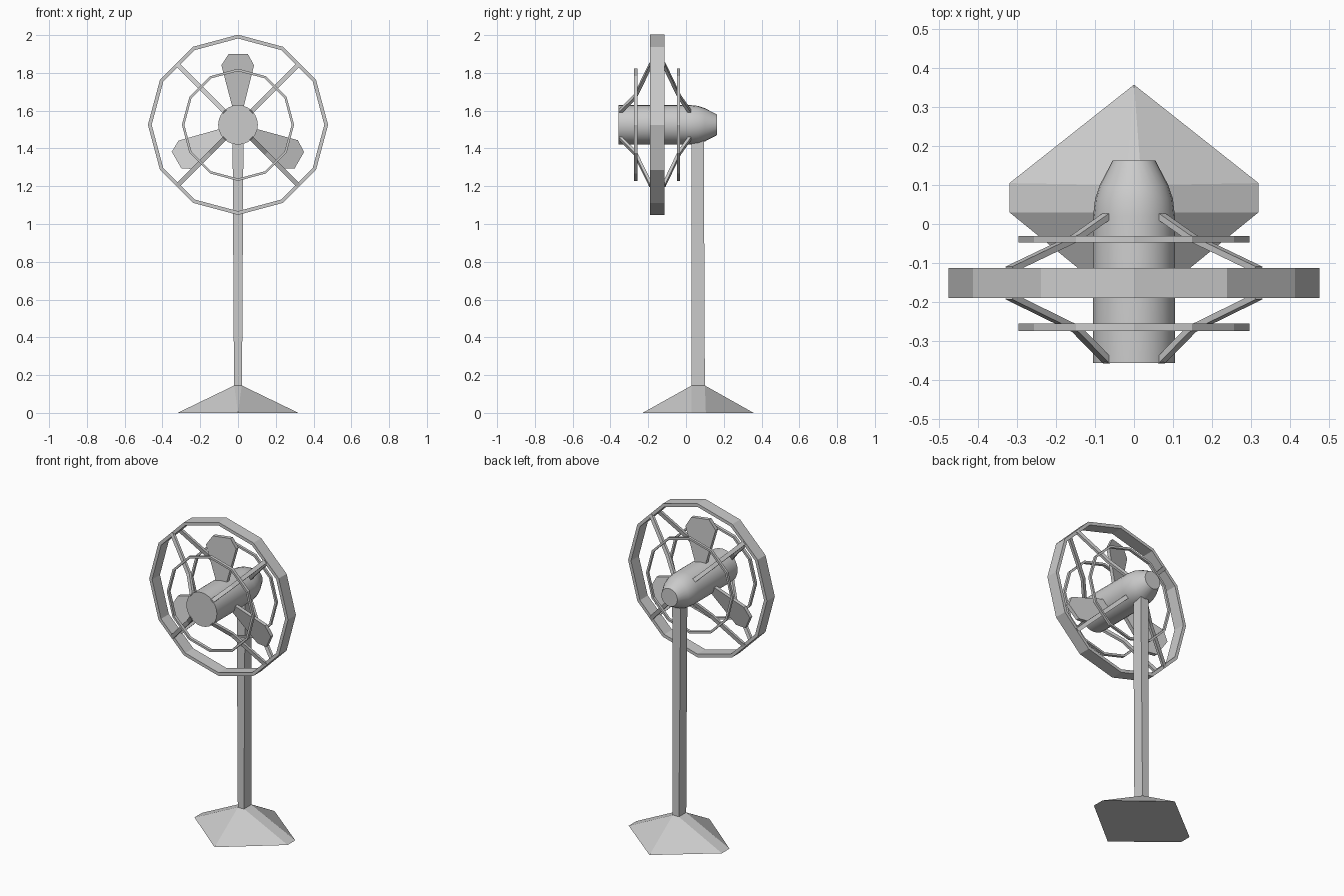
import bpy, bmesh
from math import pi, sin, cos, radians
from mathutils import Vector

if "Cube" in bpy.data.objects:
    bpy.data.objects.remove(bpy.data.objects["Cube"])

HUB_Z = 1.525


def make(name, verts, faces, smooth=False):
    me = bpy.data.meshes.new(name)
    bm = bmesh.new()
    vs = [bm.verts.new(v) for v in verts]
    for f in faces:
        bm.faces.new([vs[i] for i in f])
    bmesh.ops.recalc_face_normals(bm, faces=bm.faces)
    bm.to_mesh(me)
    bm.free()
    ob = bpy.data.objects.new(name, me)
    bpy.context.collection.objects.link(ob)
    if smooth:
        bpy.context.view_layer.objects.active = ob
        ob.select_set(True)
        bpy.ops.object.shade_smooth_by_angle(angle=radians(35))
        ob.select_set(False)
    return ob


def bridge(loops, n, closed=False):
    """Faces joining consecutive loops of n vertices, capped unless closed."""
    faces = []
    for k in range(loops if closed else loops - 1):
        a, b = k * n, ((k + 1) % loops) * n
        faces += [(a + i, a + (i + 1) % n, b + (i + 1) % n, b + i) for i in range(n)]
    if not closed:
        faces += [tuple(range(n)), tuple(range((loops - 1) * n, loops * n))]
    return faces


def lathe(name, profile, n, closed=False, smooth=False):
    """Spin (radius, y) points about the fan axis."""
    verts = [(r * cos(2 * pi * i / n), y, HUB_Z + r * sin(2 * pi * i / n))
             for r, y in profile for i in range(n)]
    return make(name, verts, bridge(len(profile), n, closed), smooth)


def ring(name, r_out, r_in, y0, y1):
    lathe(name, [(r_out, y0), (r_out, y1), (r_in, y1), (r_in, y0)], 12, closed=True)


def strut(name, path, angle, w=0.012, d=0.008):
    """Flat bar following (radius, y) points at one angle around the axis."""
    rad = Vector((cos(angle), 0, sin(angle)))
    tan = Vector((-sin(angle), 0, cos(angle)))
    ax = Vector((0, 1, 0))
    pts = [rad * r + ax * y + Vector((0, 0, HUB_Z)) for r, y in path]
    verts = []
    for i, p in enumerate(pts):
        t = (pts[min(i + 1, len(pts) - 1)] - pts[max(i - 1, 0)]).normalized()
        dep = t.cross(tan)
        verts += [p + tan * w * a + dep * d * b
                  for a, b in ((-1, -1), (1, -1), (1, 1), (-1, 1))]
    make(name, verts, bridge(len(pts), 4))


# Six-cornered sloping foot
foot = [(0.32, 0.03, 0), (0.32, 0.105, 0), (0, 0.358, 0),
        (-0.32, 0.105, 0), (-0.32, 0.03, 0), (0, -0.23, 0)]
crown = [(0.02, 0.03, 0.145), (0.02, 0.1, 0.145), (-0.02, 0.1, 0.145), (-0.02, 0.03, 0.145)]
make("base", foot + crown,
     [(0, 1, 2, 3, 4, 5), (6, 7, 8, 9), (0, 1, 7, 6), (3, 4, 9, 8), (1, 2, 7),
      (2, 8, 7), (2, 3, 8), (4, 5, 9), (5, 6, 9), (5, 0, 6)])

# Pole, slightly wider at the top
pole = [(sx * w, y, z) for w, y0, y1, z in ((0.021, 0.028, 0.1, 0.12), (0.029, 0.028, 0.094, 1.5))
        for sx, y in ((-1, y0), (1, y0), (1, y1), (-1, y1))]
make("pole", pole, bridge(2, 4))

# Motor housing with rounded rear
lathe("motor", [(0.105, -0.357), (0.105, 0.02), (0.1, 0.065), (0.088, 0.1), (0.055, 0.163)],
      24, smooth=True)

# Guard rings
ring("outer_ring", 0.477, 0.457, -0.19, -0.113)
ring("front_inner_ring", 0.297, 0.284, -0.275, -0.256)
ring("rear_inner_ring", 0.297, 0.284, -0.047, -0.031)

# Guard struts, four in front and four behind
front = [(0.095, -0.352), (0.21, -0.27), (0.452, -0.186)]
rear = [(0.095, 0.022), (0.21, -0.035), (0.452, -0.117)]
for k in range(4):
    a = pi / 4 + k * pi / 2
    strut(f"front_strut_{k + 1}", front, a)
    strut(f"rear_strut_{k + 1}", rear, a)

# Three pitched blades
outline = [(-0.026, 0.08), (0.026, 0.08), (0.085, 0.315), (0.052, 0.375), (-0.05, 0.375), (-0.088, 0.315)]
for k in range(3):
    a = -k * 2 * pi / 3
    verts = []
    for off in (-0.012, 0.012):
        for t, r in outline:
            verts.append((t * cos(a) - r * sin(a), -0.152 + off + 0.28 * t,
                          HUB_Z + t * sin(a) + r * cos(a)))
    make(f"blade_{k + 1}", verts, bridge(2, 6))
